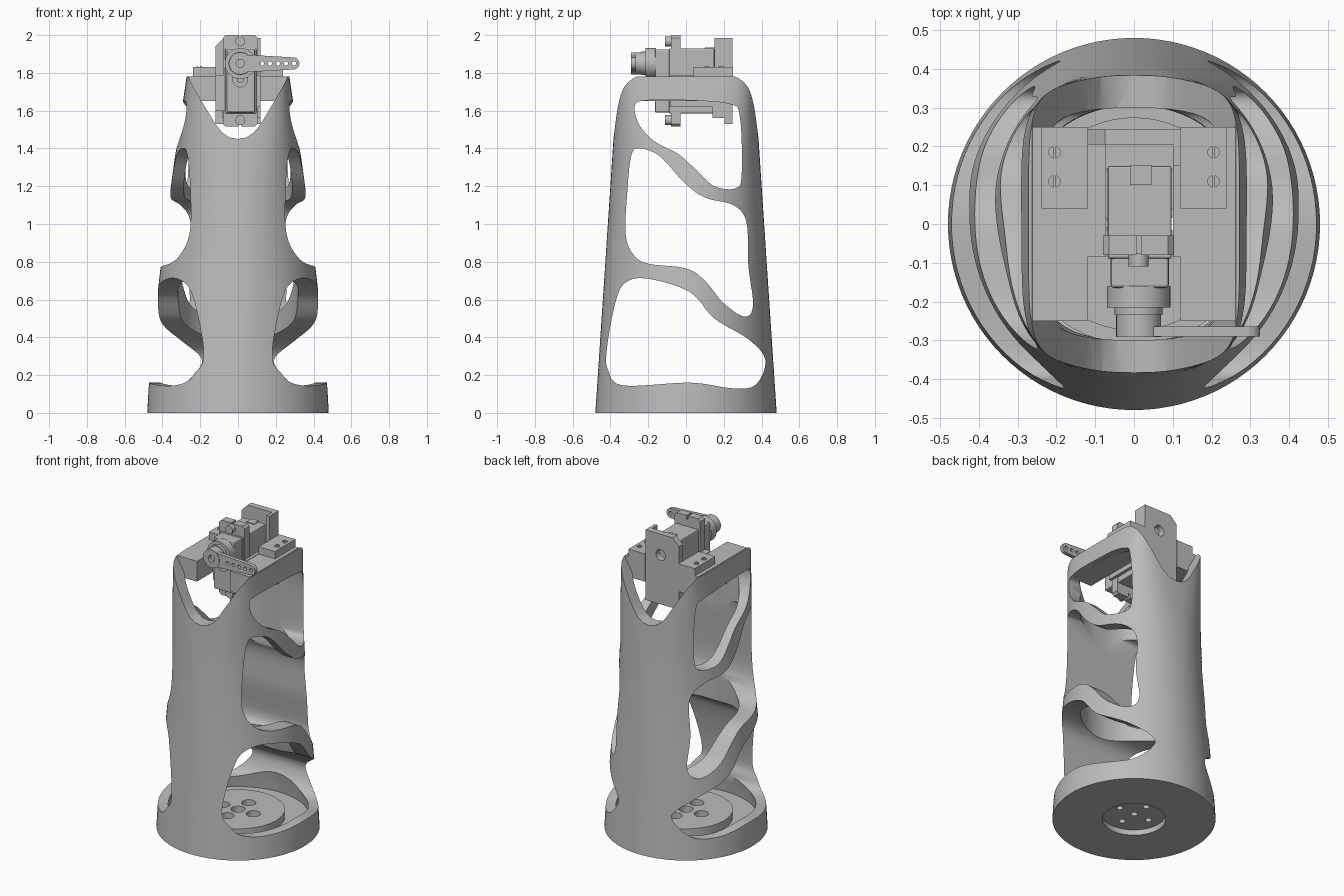
import bpy, bmesh
from math import cos, sin, pi, exp
from mathutils import Vector

if "Cube" in bpy.data.objects:
    bpy.data.objects.remove(bpy.data.objects["Cube"])

grey = bpy.data.materials.new("plain_grey")
grey.use_nodes = True
COLOR = (0.5, 0.5, 0.5, 1)
grey.diffuse_color = COLOR
grey.node_tree.nodes["Principled BSDF"].inputs["Base Color"].default_value = COLOR


def finish(bm, name):
    bmesh.ops.recalc_face_normals(bm, faces=bm.faces)
    mesh = bpy.data.meshes.new(name)
    bm.to_mesh(mesh)
    bm.free()
    mesh.materials.append(grey)
    ob = bpy.data.objects.new(name, mesh)
    bpy.context.scene.collection.objects.link(ob)
    return ob


def place(axis, u, v, w):
    return {"x": (w, u, v), "y": (u, w, v), "z": (u, v, w)}[axis]


def skin(bm, rings):
    """Join rings of equal length and cap both ends."""
    for a, b in zip(rings, rings[1:]):
        for i in range(len(a)):
            j = (i + 1) % len(a)
            bm.faces.new((a[i], a[j], b[j], b[i]))
    bm.faces.new(rings[0])
    bm.faces.new(rings[-1])


def prism(name, pts, axis, lo, hi):
    bm = bmesh.new()
    skin(bm, [[bm.verts.new(place(axis, u, v, w)) for u, v in pts] for w in (lo, hi)])
    return finish(bm, name)


def disc(u, v, r, n=32):
    return [(u + r * cos(2 * pi * i / n), v + r * sin(2 * pi * i / n)) for i in range(n)]


def rod(name, axis, u, v, r, lo, hi, n=32):
    return prism(name, disc(u, v, r, n), axis, lo, hi)


def box(name, x, y, z, bevel=0):
    ob = prism(name, [(x[0], y[0]), (x[1], y[0]), (x[1], y[1]), (x[0], y[1])], "z", *z)
    if bevel:
        m = ob.modifiers.new("bevel", "BEVEL")
        m.width, m.segments = bevel, 2
    return ob


def closed_spline(pts, steps=7):
    """Smooth closed loop through the points."""
    out, n = [], len(pts)
    p = [Vector(q) for q in pts]
    for i in range(n):
        a, b, c, d = (p[(i + k) % n] for k in (-1, 0, 1, 2))
        for s in range(steps):
            t = s / steps
            out.append(tuple(0.5 * (2 * b + (c - a) * t + (2 * a - 5 * b + 4 * c - d) * t * t
                                    + (3 * b - a - 3 * c + d) * t ** 3)))
    return out


def cut(ob, cutters):
    for c in cutters:
        m = ob.modifiers.new("cut", "BOOLEAN")
        m.operation, m.solver, m.object = "DIFFERENCE", "EXACT", c
    deps = bpy.context.evaluated_depsgraph_get()
    mesh = bpy.data.meshes.new_from_object(ob.evaluated_get(deps))
    ob.modifiers.clear()
    ob.data = mesh
    for c in cutters:
        bpy.data.objects.remove(c)


def smooth(ob):
    bpy.ops.object.select_all(action="DESELECT")
    ob.select_set(True)
    bpy.context.view_layer.objects.active = ob
    bpy.ops.object.shade_smooth_by_angle(angle=0.6)


# Tower shell: round foot lofted into a rounded rectangle, thick in the middle
TOP, FLOOR, SIDES = 1.78, 0.06, 96


def section(bm, z, inner=False):
    t = z / TOP
    if inner:
        a = 0.315 - 0.09 * t ** 3 + 0.11 * exp(-(z / 0.4) ** 2)
        b = 0.32 - 0.025 * t + 0.105 * exp(-(z / 0.4) ** 2)
    else:
        a = 0.48 - 0.208 * t ** 1.3
        b = 0.48 - 0.118 * t
    e = 2 / (2 + 3.5 * t ** 6)
    ring = []
    for i in range(SIDES):
        c, s = cos(2 * pi * i / SIDES), sin(2 * pi * i / SIDES)
        ring.append(bm.verts.new((a * abs(c) ** e * (1 if c > 0 else -1),
                                  b * abs(s) ** e * (1 if s > 0 else -1), z)))
    return ring


bm = bmesh.new()
N = 24
rings = [section(bm, TOP * i / N) for i in range(N + 1)]
rings += [section(bm, FLOOR + (TOP - FLOOR) * i / N, True) for i in range(N, -1, -1)]
skin(bm, rings)
shell = finish(bm, "tower_shell")

# Three flowing side windows, open on both sides
low = [(-.42, .33), (-.375, .58), (-.32, .69), (-.2, .71), (.02, .64), (.15, .5), (.33, .39),
       (.42, .28), (.37, .15), (.25, .13), (.02, .16), (-.33, .145), (-.41, .22)]
middle = [(-.25, 1.4), (-.14, 1.36), (-.01, 1.22), (.1, 1.14), (.25, 1.1), (.32, 1.01),
          (.33, .78), (.355, .57), (.31, .51), (.2, .58), (.1, .7), (0, .765),
          (-.2, .79), (-.28, .84), (-.32, .95), (-.31, 1.18), (-.29, 1.36)]
high = [(-.27, 1.63), (-.2, 1.655), (0, 1.655), (.23, 1.635), (.285, 1.57), (.295, 1.27),
        (.265, 1.19), (.15, 1.2), (.05, 1.29), (-.04, 1.37), (-.17, 1.44), (-.25, 1.53)]
cutters = [prism("window_cutter", closed_spline(p), "x", -1, 1) for p in (low, middle, high)]

# Rounded V notch through front and back
half = [(.275, 1.81), (.255, 1.76), (.19, 1.645), (.12, 1.53), (.085, 1.485), (.045, 1.458)]
notch = half + [(0, 1.45)] + [(-x, z) for x, z in reversed(half)]
cutters.append(prism("notch_cutter", notch, "y", -1, 1))

# Underside recess and bolt holes
bolts = [(0, 0), (.11, 0), (-.11, 0), (0, .11), (0, -.11)]
cutters.append(rod("recess_cutter", "z", 0, 0, .187, -.1, .035, 48))
cutters += [rod("bolt_cutter", "z", x, y, .02, -.1, .2, 20) for x, y in bolts]
cut(shell, cutters)
smooth(shell)

plate = rod("floor_disc", "z", 0, 0, .275, FLOOR - .01, .11, 64)
cut(plate, [rod("bore_cutter", "z", x, y, .042, 0, .2, 24) for x, y in bolts])
smooth(plate)

# Rails, screw tabs and screws on each side
for side, s in (("left", 1), ("right", -1)):
    def span(a, b):
        return sorted((s * a, s * b))
    box(side + "_rail", span(.12, .262), (-.25, .25), (1.65, 1.782))
    box(side + "_tab", span(.12, .238), (.04, .25), (1.782, 1.83))
    for y in (.11, .185):
        screw = rod(side + "_screw", "z", s * .205, y, .016, 1.82, 1.835, 20)
        cut(screw, [box("slot_cutter", (s * .205 - .003, s * .205 + .003),
                        (y - .03, y + .03), (1.831, 1.85))])

# Bracket holding the motor
back = prism("bracket_back", [(-.12, 1.53), (.12, 1.53), (.12, 1.985), (-.075, 1.985), (-.12, 1.94)],
             "y", .205, .245)
cut(back, [rod("hole_cutter", "y", .01, 1.85, .035, 0, 1, 24)])
box("bracket_block", (-.085, .12), (.14, .206), (1.56, 1.78))
box("bracket_flange", (.1, .12), (.15, .206), (1.78, 1.985))
box("bracket_right_wall", (-.12, -.072), (-.085, .206), (1.6, 1.785))
box("bracket_left_wall", (.1, .12), (-.085, .206), (1.62, 1.785))

# Motor body with mounting ears
CX, CZ = .012, 1.85
box("motor_body", (-.068, .097), (-.09, .15), (1.585, 1.93), .006)
box("motor_gearbox", (-.06, .09), (-.165, -.08), (1.59, 1.925), .008)
box("motor_cable_block", (-.01, .045), (.1, .152), (1.92, 1.935))
ear = prism("motor_ears", [(-.08, 1.53), (-.065, 1.515), (.088, 1.515), (.103, 1.53),
                           (.103, 1.985), (.088, 2), (-.065, 2), (-.08, 1.985)], "y", -.08, -.03)
cut(ear, [box("ear_slot_cutter", (CX - .006, CX + .006), (-.2, .1), zz)
          for zz in ((1.5, 1.54), (1.975, 2.1))])
for z in (1.55, 1.967):
    smooth(rod("ear_screw", "y", CX, z, .026, -.11, -.075, 24))

# Output stack
for name, z, r, y0, y1 in (("output_housing", CZ, .082, -.215, -.16),
                           ("idler_housing", 1.765, .042, -.18, -.16),
                           ("idler_pin", 1.765, .018, -.19, -.17),
                           ("output_collar", CZ, .062, -.235, -.21),
                           ("output_hub", CZ, .058, -.292, -.23)):
    part = rod(name, "y", CX, z, r, y0, y1, 40)
    if name == "output_hub":
        cut(part, [rod("hub_cutter", "y", CX, CZ, .022, -.4, -.27, 24)])
    smooth(part)

# Tapered control arm with a row of holes
tip = [(.293 + .032 * cos(a), CZ + .032 * sin(a)) for a in [pi * (i / 12 - .5) for i in range(13)]]
arm = prism("control_arm", [(.05, CZ - .046)] + tip + [(.05, CZ + .046)], "y", -.29, -.265)
cut(arm, [rod("arm_cutter", "y", .127 + .0425 * i, CZ, .011, -.5, 0, 16) for i in range(5)])
smooth(arm)
